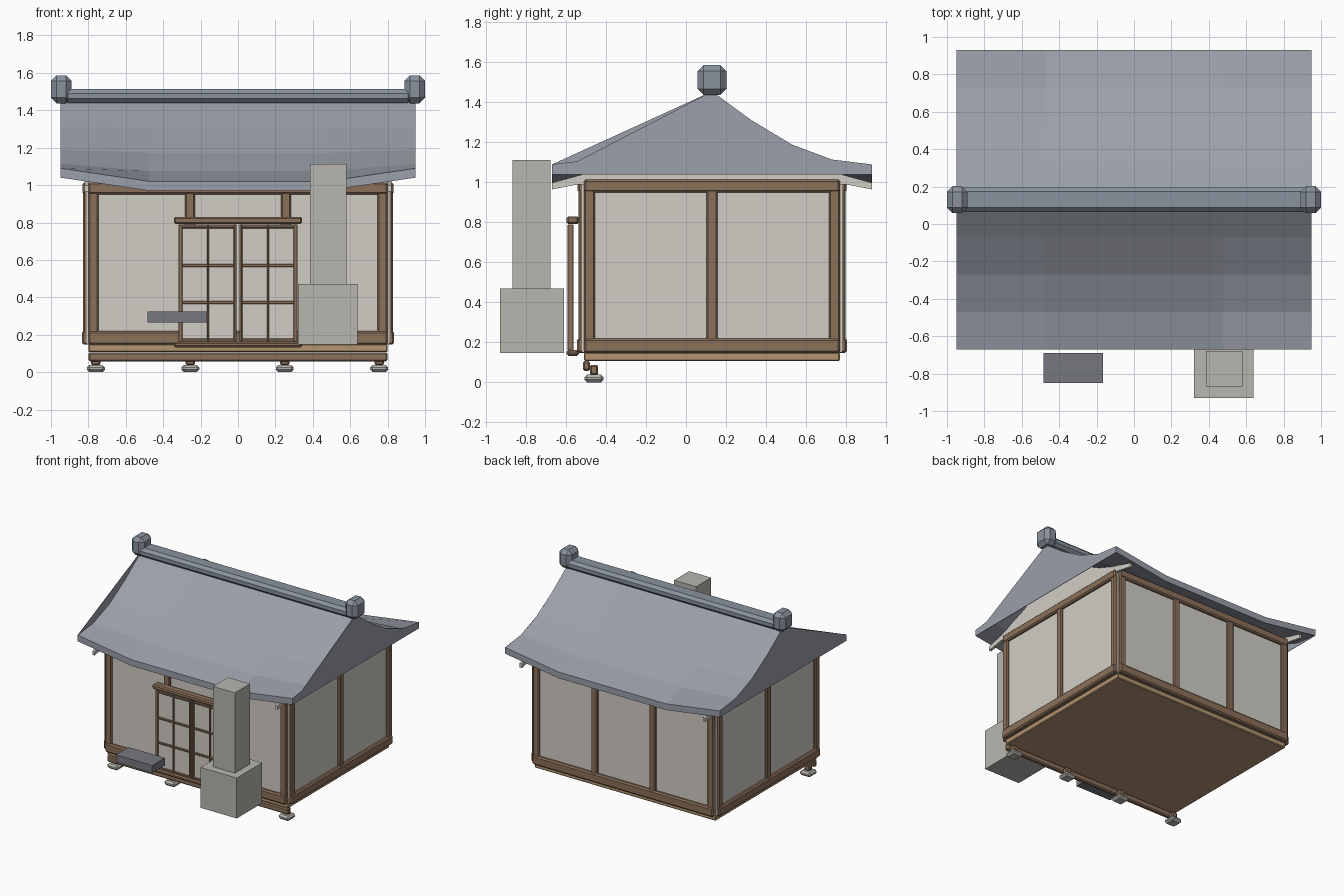
import bpy, bmesh

cube = bpy.data.objects.get("Cube")
if cube:
    bpy.data.objects.remove(cube, do_unlink=True)


def material(name, r, g, b):
    m = bpy.data.materials.new(name)
    color = tuple((c / 255) ** 2.2 for c in (r, g, b)) + (1,)
    m.diffuse_color = color
    m.use_nodes = True
    m.node_tree.nodes["Principled BSDF"].inputs["Base Color"].default_value = color
    return m


WOOD = material("brown wood", 138, 111, 90)
TAN = material("tan floor wood", 178, 148, 113)
PLASTER = material("cream plaster", 208, 204, 196)
TILE = material("slate roof", 153, 158, 168)
RIDGE = material("dark slate ridge", 136, 145, 156)
STONE = material("pale stone", 182, 181, 174)
STEP = material("dark stone", 118, 120, 126)


def finish(name, bm, mat):
    bmesh.ops.recalc_face_normals(bm, faces=bm.faces)
    mesh = bpy.data.meshes.new(name)
    bm.to_mesh(mesh)
    bm.free()
    mesh.materials.append(mat)
    ob = bpy.data.objects.new(name, mesh)
    bpy.context.collection.objects.link(ob)
    return ob


def box(name, x, y, z, mat, bevel=0.0):
    """Box from (min, max) ranges, with optional chamfered edges."""
    bm = bmesh.new()
    bmesh.ops.create_cube(bm, size=1)
    for v in bm.verts:
        v.co = [sum(r) / 2 + c * (r[1] - r[0]) for c, r in zip(v.co, (x, y, z))]
    if bevel:
        bmesh.ops.bevel(bm, geom=bm.edges[:], offset=bevel, segments=1,
                        affect='EDGES', profile=0.5)
    return finish(name, bm, mat)


def prism(name, outline, x0, x1, mat):
    """Polygon in the YZ plane extruded along X."""
    bm = bmesh.new()
    face = bm.faces.new([bm.verts.new((x0, y, z)) for y, z in outline])
    out = bmesh.ops.extrude_face_region(bm, geom=[face])
    for v in out["geom"]:
        if isinstance(v, bmesh.types.BMVert):
            v.co.x = x1
    return finish(name, bm, mat)


# Wall extents: centre planes of the four walls
WX, FRONT, BACK = 0.80, -0.51, 0.77
BOTTOM, TOP, POST = 0.15, 1.015, 0.055


def wall(name, along_x, plane, lo, hi, mids):
    """Timber frame wall with a plaster panel."""
    def part(label, a, half, z, mat, bevel):
        across = (plane - half, plane + half)
        x, y = (a, across) if along_x else (across, a)
        box(name + label, x, y, z, mat, bevel)
    part("_plaster", (lo, hi), 0.01, (BOTTOM, TOP), PLASTER, 0)
    part("_bottom_beam", (lo, hi), 0.035, (BOTTOM - 0.003, 0.22), WOOD, 0.01)
    part("_top_beam", (lo, hi), 0.032, (0.95, TOP), WOOD, 0.01)
    for c in [lo + POST / 2, hi - POST / 2] + mids:
        part("_post", (c - POST / 2, c + POST / 2), 0.028, (BOTTOM + 0.01, TOP - 0.005), WOOD, 0.008)


wall("front_wall", True, FRONT, -WX, WX, [-0.257, 0.257])
wall("back_wall", True, BACK, -WX, WX, [-0.257, 0.257])
wall("right_wall", False, -WX, FRONT, BACK, [0.13])
wall("left_wall", False, WX, FRONT, BACK, [0.13])

# Floor, front support beam and foundation stones
box("floor", (-WX, WX), (FRONT, BACK), (0.107, 0.15), TAN, 0.006)
box("front_floor_beam", (-WX, WX), (-0.515, -0.48), (0.058, 0.106), WOOD, 0.008)
for i in range(4):
    x = -0.76 + i * 0.505
    box("foundation_stone", (x - 0.048, x + 0.048), (-0.507, -0.413), (0, 0.038), STONE, 0.013)
    box("floor_stub", (x - 0.025, x + 0.025), (-0.48, -0.44), (0.036, 0.088), WOOD, 0.008)

# Sliding lattice doors
for name, z in (("door_sill", (0.133, 0.162)), ("door_lintel", (0.792, 0.83))):
    box(name, (-0.343, 0.343), (-0.597, -0.535), z, WOOD, 0.009)
DOOR_Y = (-0.592, -0.563)
for side in (-1, 1):
    inner, outer = 0.008 * side, 0.318 * side
    span = sorted((inner, outer))
    box("door_paper", span, (-0.58, -0.574), (0.16, 0.79), PLASTER)
    for c, w in ((0.015, 0.008), (0.161, 0.006), (0.308, 0.011)):
        box("door_stile", (c * side - w, c * side + w), DOOR_Y, (0.16, 0.79), WOOD, 0.003)
    for z in (0.171, 0.372, 0.57, 0.777):
        box("door_rail", span, (-0.589, -0.566), (z - 0.008, z + 0.008), WOOD, 0.003)

# Chimney and step
box("chimney_base", (0.32, 0.64), (-0.93, -0.61), (0.147, 0.47), STONE)
box("chimney_shaft", (0.385, 0.58), (-0.868, -0.678), (0.47, 1.112), STONE)
box("door_step", (-0.485, -0.165), (-0.85, -0.69), (0.265, 0.325), STEP)

# Curved roof: sagging slopes, eaves lifted toward the gable ends
RY, RX, THICK = 0.13, 0.95, 0.05
SLOPE = [1.455, 1.305, 1.172, 1.075, 1.02]


def roof_row(x):
    lift = 0.07 * max(0, abs(x) - RX / 2) / (RX / 2)
    return [(RY + k * 0.2, SLOPE[abs(k)] + lift * (k / 4) ** 2) for k in range(-4, 5)]


bm = bmesh.new()
loops = []
for i in range(-2, 3):
    x = i * RX / 2
    row = roof_row(x)
    ring = row + [(y, z - THICK) for y, z in reversed(row)]
    loops.append([bm.verts.new((x, y, z)) for y, z in ring])
for a, b in zip(loops, loops[1:]):
    for j in range(len(a)):
        k = (j + 1) % len(a)
        bm.faces.new((a[j], a[k], b[k], b[j]))
finish("roof", bm, TILE)

# Gable ends: closed sheets with a straight front edge
for side in (-1, 1):
    row = roof_row(RX)
    eave = [(y, z - THICK) for y, z in (row[-1], row[0])]
    outline = row[4:] + eave + ([row[0]] if side < 0 else [])
    prism("gable_end", outline, RX * side, (RX - 0.004) * side, TILE)
    # Rim strip along the front end of the roof slab
    rim = row[:5] + [(y, z - THICK) for y, z in reversed(row[:5])]
    prism("gable_rim", rim, RX * side, (RX - 0.004) * side, TILE)
    # Plaster infill under the roof
    low = [(RY + k * 0.2, SLOPE[abs(k)] - 0.022) for k in range(-4, 5)]
    low += [(0.93, 0.965), (0.80, 0.99), (-0.54, 0.99), (-0.67, 0.965)]
    prism("gable_plaster", low, 0.80 * side, 0.82 * side, PLASTER)

# Ridge beam with end ornaments
box("ridge_beam", (-0.93, 0.93), (0.065, 0.195), (1.44, 1.513), RIDGE, 0.022)
for side in (-1, 1):
    box("ridge_ornament", sorted((0.89 * side, side)), (0.058, 0.202), (1.437, 1.587), RIDGE, 0.03)
